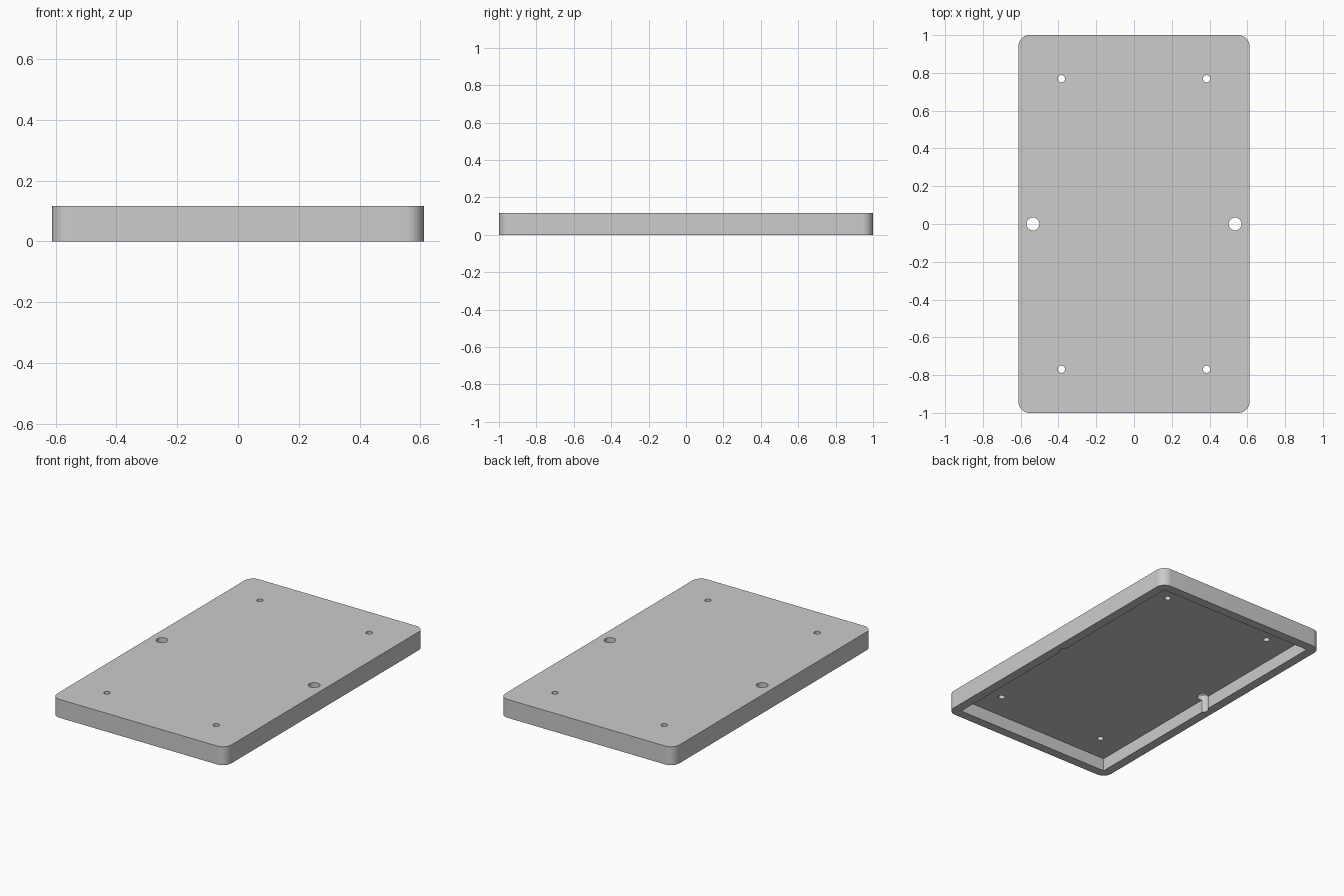
import bpy
import bmesh
import math

cube = bpy.data.objects.get("Cube")
if cube:
    bpy.data.objects.remove(cube, do_unlink=True)

HALF_X, HALF_Y, HEIGHT = 0.612, 1.0, 0.117
WALL = 0.059      # rim width and corner radius
CEILING = 0.035   # thickness of the top plate

grey = bpy.data.materials.new("plain grey")
grey.use_nodes = True
colour = (0.604, 0.604, 0.604, 1)
grey.diffuse_color = colour
grey.node_tree.nodes["Principled BSDF"].inputs["Base Color"].default_value = colour


def prism(name, outline, z0, z1):
    """Extrude a flat outline between two heights."""
    bm = bmesh.new()
    base = bm.faces.new([bm.verts.new((x, y, z0)) for x, y in outline])
    top = bmesh.ops.extrude_face_region(bm, geom=[base])["geom"]
    verts = [v for v in top if isinstance(v, bmesh.types.BMVert)]
    bmesh.ops.translate(bm, vec=(0, 0, z1 - z0), verts=verts)
    bmesh.ops.recalc_face_normals(bm, faces=bm.faces)
    mesh = bpy.data.meshes.new(name)
    bm.to_mesh(mesh)
    bm.free()
    mesh.materials.append(grey)
    obj = bpy.data.objects.new(name, mesh)
    bpy.context.collection.objects.link(obj)
    return obj


def arc(cx, cy, r, start, sweep, steps):
    angles = [start + sweep * i / steps for i in range(steps + 1)]
    return [(cx + r * math.cos(a), cy + r * math.sin(a)) for a in angles]


def cut(target, cutter):
    """Subtract the cutter from the target, then discard it."""
    cutter.hide_render = True
    mod = target.modifiers.new("cut", "BOOLEAN")
    mod.operation = "DIFFERENCE"
    mod.solver = "EXACT"
    mod.object = cutter
    bpy.context.view_layer.objects.active = target
    bpy.ops.object.modifier_apply(modifier=mod.name)
    bpy.data.objects.remove(cutter, do_unlink=True)


# Rounded outer block
outline = []
for i, (sx, sy) in enumerate([(1, 1), (-1, 1), (-1, -1), (1, -1)]):
    outline += arc(sx * (HALF_X - WALL), sy * (HALF_Y - WALL), WALL,
                   i * math.pi / 2, math.pi / 2, 12)
cover = prism("cover_plate", outline, 0, HEIGHT)

# Square-cornered cavity open at the bottom
ix, iy = HALF_X - WALL, HALF_Y - WALL
cut(cover, prism("cavity_cutter", [(ix, iy), (-ix, iy), (-ix, -iy), (ix, -iy)],
                 -0.1, HEIGHT - CEILING))

# Four small screw holes and two larger side holes that notch the rim
holes = [(sx * 0.384, sy * 0.769, 0.019) for sx in (-1, 1) for sy in (-1, 1)]
holes += [(sx * 0.535, 0, 0.034) for sx in (-1, 1)]
for x, y, r in holes:
    circle = arc(x, y, r, 0, 2 * math.pi, 32)[:-1]
    cut(cover, prism("hole_cutter", circle, -0.1, HEIGHT + 0.1))

# Smooth curved walls, crisp edges
bpy.ops.object.select_all(action="DESELECT")
cover.select_set(True)
bpy.context.view_layer.objects.active = cover
bpy.ops.object.shade_smooth_by_angle(angle=math.radians(30))
